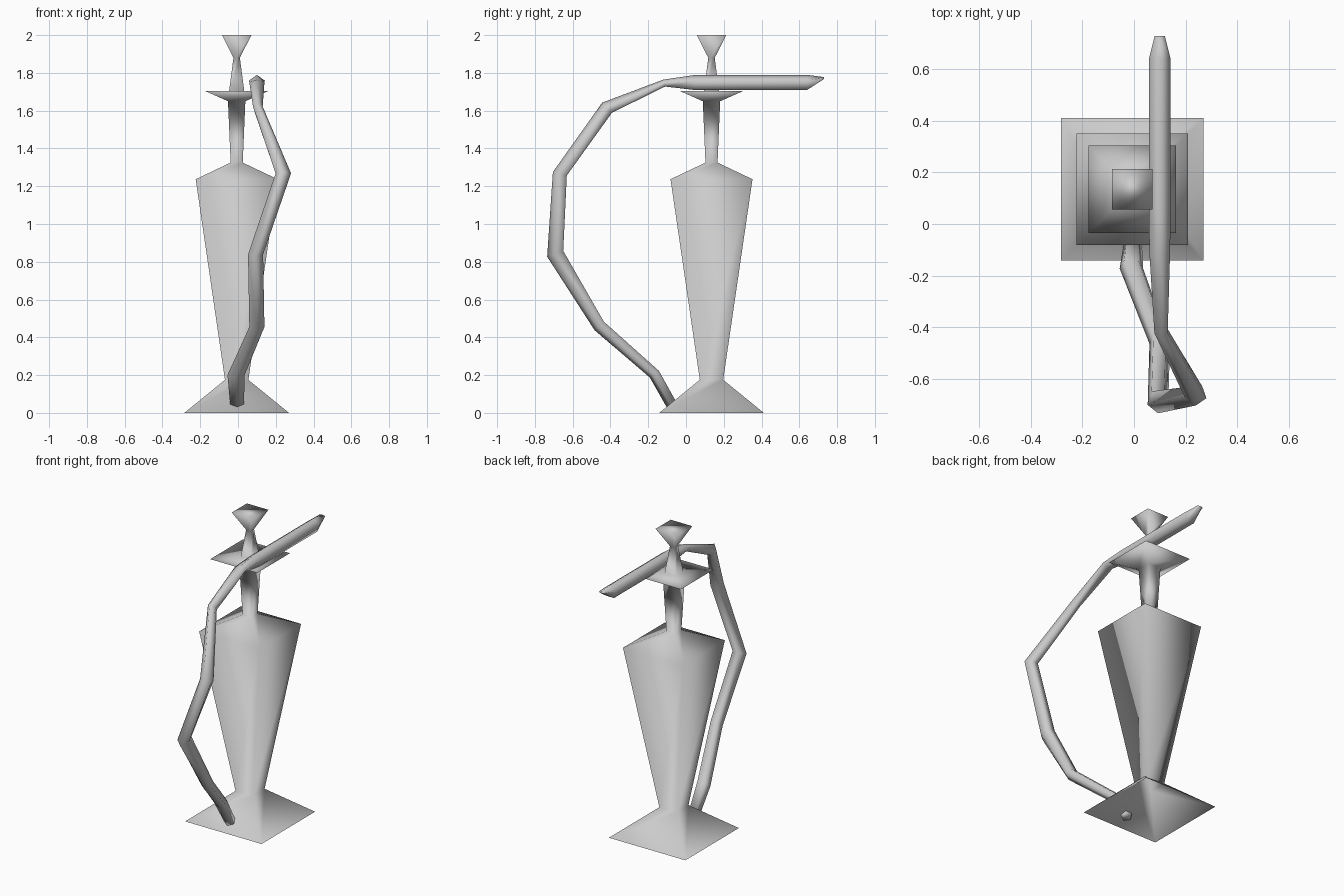
import bpy
import bmesh
from math import sin, cos, tau
from mathutils import Vector

cube = bpy.data.objects.get("Cube")
if cube:
    bpy.data.objects.remove(cube, do_unlink=True)

GREY = (0.6, 0.6, 0.6, 1)
grey = bpy.data.materials.new("plain grey")
grey.use_nodes = True
grey.diffuse_color = GREY
grey.node_tree.nodes["Principled BSDF"].inputs["Base Color"].default_value = GREY


def loft(name, rings, cap_start, cap_end):
    """Skin a list of equal rings into one smooth shaded surface."""
    bm = bmesh.new()
    loops = [[bm.verts.new(p) for p in ring] for ring in rings]
    n = len(loops[0])
    for a, b in zip(loops, loops[1:]):
        for i in range(n):
            j = (i + 1) % n
            bm.faces.new((a[i], a[j], b[j], b[i]))
    if cap_start:
        bm.faces.new(loops[0])
    if cap_end:
        bm.faces.new(loops[-1])
    bmesh.ops.recalc_face_normals(bm, faces=bm.faces)
    for f in bm.faces:
        f.smooth = True
    mesh = bpy.data.meshes.new(name)
    bm.to_mesh(mesh)
    bm.free()
    mesh.materials.append(grey)
    obj = bpy.data.objects.new(name, mesh)
    bpy.context.collection.objects.link(obj)
    return obj


# Square body: half width and height, from the open foot up to the crown
centre = Vector((-0.007, 0.135, 0))
profile = [(0.277, 0), (0.062, 0.175), (0.217, 1.237), (0.032, 1.325),
           (0.046, 1.65), (0.17, 1.705), (0.04, 1.705), (0.017, 1.88),
           (0.078, 2.0)]
corners = [(-1, -1), (1, -1), (1, 1), (-1, 1)]
loft("vessel_body",
     [[centre + Vector((sx * w, sy * w, z)) for sx, sy in corners]
      for w, z in profile], False, True)

# Handle and spout: five-sided tube; position, side radius, outward radius
stations = [
    ((0.10, 0.73, 1.772), 0.021, 0.006),
    ((0.10, 0.64, 1.745), 0.0445, 0.0445),
    ((0.10, 0.05, 1.745), 0.0445, 0.0445),
    ((0.10, -0.115, 1.744), 0.042, 0.021),
    ((0.105, -0.415, 1.613), 0.027, 0.041),
    ((0.24, -0.664, 1.265), 0.043, 0.042),
    ((0.093, -0.688, 0.844), 0.042, 0.05),
    ((0.10, -0.457, 0.463), 0.042, 0.037),
    ((-0.01, -0.165, 0.207), 0.048, 0.033),
    ((-0.005, -0.074, 0.045), 0.038, 0.032),
]
points = [Vector(s[0]) for s in stations]
rings = []
for k, (_, side, out) in enumerate(stations):
    # Average direction in the upright plane gives the outward normal
    d = Vector((0, 0, 0))
    for a, b in zip(points[max(k - 1, 0):k + 1], points[k:k + 2]):
        step = b - a
        step.x = 0
        if step.length > 0:
            d += step.normalized()
    if k + 1 < len(points):
        step = points[k + 1] - points[k]
        step.x = 0
        d += step.normalized()
    if k < 2:
        d = Vector((0, -1, 0))
    d.normalize()
    normal = Vector((0, d.z, -d.y))
    rings.append([points[k] + Vector((sin(t) * side, 0, 0)) + normal * cos(t) * out
                  for t in (tau * i / 5 for i in range(5))])
loft("handle_spout", rings, True, True)
